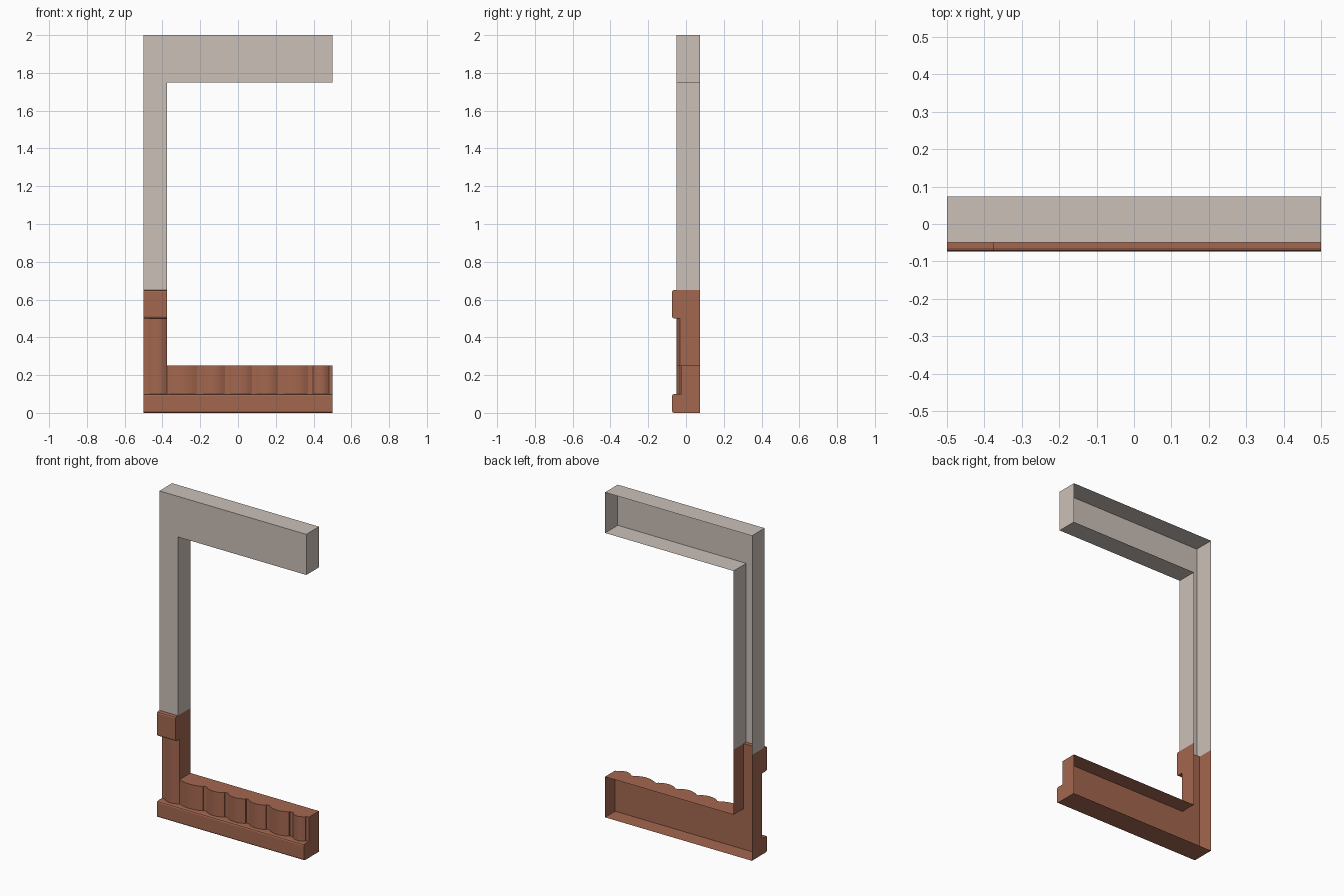
import bpy, bmesh, math
from mathutils import Vector

if "Cube" in bpy.data.objects:
    bpy.data.objects.remove(bpy.data.objects["Cube"])

FRONT, PLASTER, MORTAR, BACK = -0.0735, -0.05, -0.025, 0.0735
L, R, INNER, SPLIT = -0.5, 0.5, -0.375, 0.65


def material(name, color):
    m = bpy.data.materials.new(name)
    m.diffuse_color = (*color, 1)
    m.use_nodes = True
    m.node_tree.nodes["Principled BSDF"].inputs["Base Color"].default_value = m.diffuse_color
    return m


plaster = material("pale_plaster", (0.597, 0.530, 0.483))
brick = material("brown_brick", (0.367, 0.136, 0.080))


def finish(name, bm, mat, smooth=False):
    mesh = bpy.data.meshes.new(name)
    bm.to_mesh(mesh)
    bm.free()
    mesh.materials.append(mat)
    ob = bpy.data.objects.new(name, mesh)
    bpy.context.collection.objects.link(ob)
    if smooth:
        bpy.ops.object.select_all(action='DESELECT')
        ob.select_set(True)
        bpy.context.view_layer.objects.active = ob
        bpy.ops.object.shade_smooth_by_angle(angle=math.radians(30))
    return ob


def shell(name, outline, y, mat, open_edge):
    """Front wall plus its edge returns; back and one joining edge stay open."""
    bm = bmesh.new()
    f = [bm.verts.new((x, y, z)) for x, z in outline]
    b = [bm.verts.new((x, BACK, z)) for x, z in outline]
    bm.faces.new(f)
    n = len(f)
    for i in range(n):
        j = (i + 1) % n
        if i != open_edge:
            bm.faces.new((f[j], f[i], b[i], b[j]))
    finish(name, bm, mat)


def relief(name, points, sweep, mat, smooth=False):
    """Prism swept from a profile, open where it sits on the wall."""
    bm = bmesh.new()
    face = bm.faces.new([bm.verts.new(p) for p in points])
    ext = bmesh.ops.extrude_face_region(bm, geom=[face], use_keep_orig=True)
    bmesh.ops.translate(bm, vec=Vector(sweep),
                        verts=[v for v in ext["geom"] if isinstance(v, bmesh.types.BMVert)])
    bmesh.ops.recalc_face_normals(bm, faces=bm.faces)
    rear = [q for q in bm.faces if all(abs(v.co.y - MORTAR) < 1e-5 for v in q.verts)]
    bmesh.ops.delete(bm, geom=rear, context='FACES')
    finish(name, bm, mat, smooth)


# Upper plaster wall: column and lintel (outlines counter-clockwise from the front)
shell("plaster_wall", [(L, SPLIT), (INNER, SPLIT), (INNER, 1.75), (R, 1.75), (R, 2), (L, 2)],
      PLASTER, plaster, 0)
# Lower brick wall: column base and sill
shell("brick_wall", [(L, 0), (R, 0), (R, 0.25), (INNER, 0.25), (INNER, SPLIT), (L, SPLIT)],
      MORTAR, brick, 4)


# Projecting bands with softened front edges
def band(name, x0, x1, z0, z1, c=0.01):
    k = c * 0.3
    prof = [(MORTAR, z0), (FRONT + c, z0), (FRONT + k, z0 + k), (FRONT, z0 + c),
            (FRONT, z1 - c), (FRONT + k, z1 - k), (FRONT + c, z1), (MORTAR, z1)]
    relief(name, [(x0, y, z) for y, z in prof], (x1 - x0, 0, 0), brick)


band("base_band", L, R, 0, 0.1)
band("column_band", L, INNER, 0.5, SPLIT)


# Upright rounded bricks between the bands
def rounded_brick(name, x0, x1, top, edge=-0.031, n=8):
    pts = [(x0, MORTAR)]
    for i in range(n + 1):
        t = i / n
        bulge = 1 - (2 * t - 1) ** 2
        pts.append((x0 + (x1 - x0) * t, edge + (PLASTER - edge) * bulge))
    pts.append((x1, MORTAR))
    relief(name, [(x, y, 0.1) for x, y in pts], (0, 0, top - 0.1), brick, True)


rounded_brick("column_brick", -0.475, INNER, 0.5)
spans = [(-0.375, -0.216), (-0.191, -0.07), (-0.048, 0.074),
         (0.095, 0.213), (0.237, 0.37), (0.396, 0.482)]
for i, (a, b) in enumerate(spans):
    rounded_brick(f"sill_brick_{i + 1}", a, b, 0.25)
